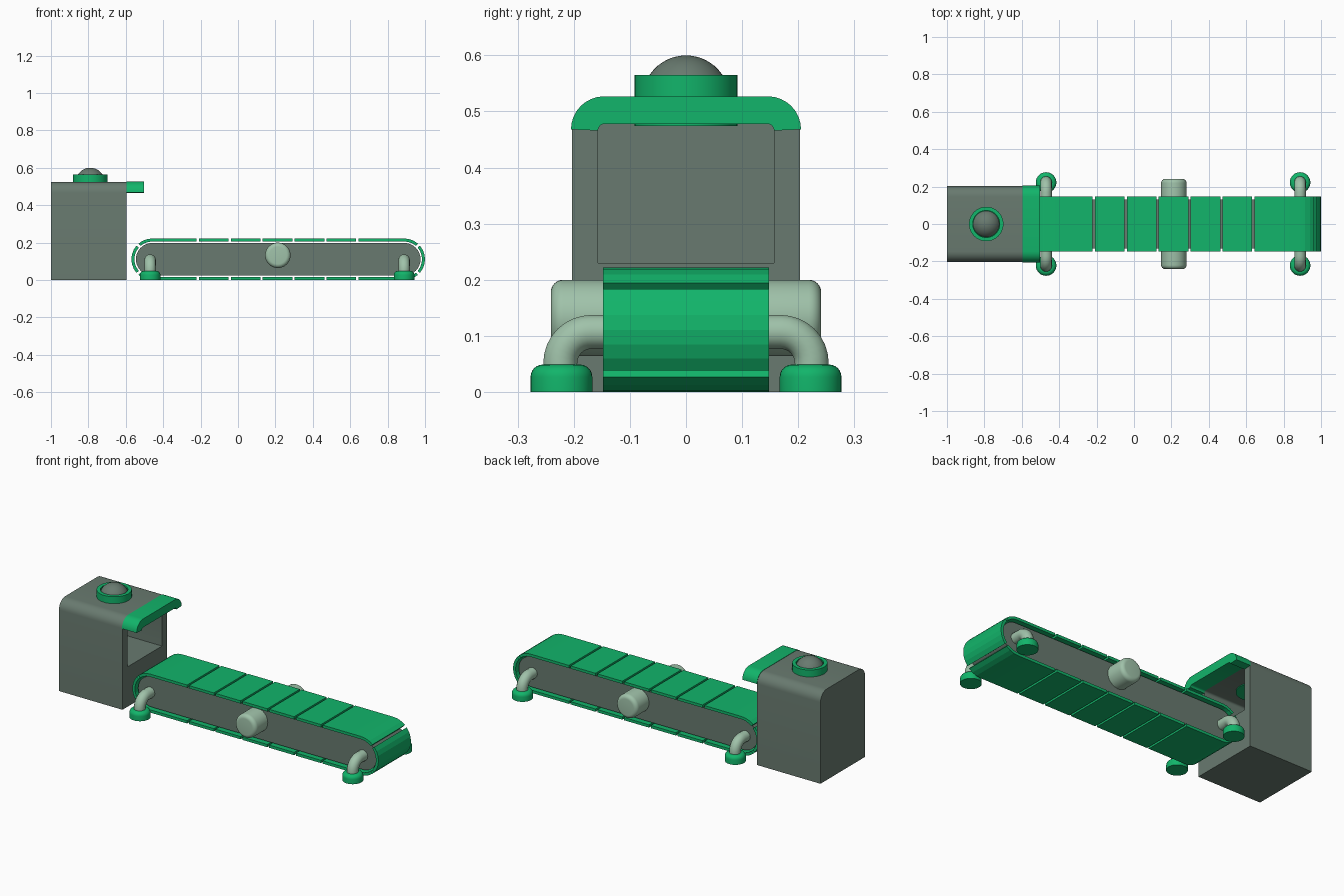
import bpy, bmesh, math
from mathutils import Matrix, Vector

if "Cube" in bpy.data.objects:
    bpy.data.objects.remove(bpy.data.objects["Cube"])


def material(name, rgb):
    m = bpy.data.materials.new(name)
    m.diffuse_color = (*rgb, 1)
    m.use_nodes = True
    m.node_tree.nodes["Principled BSDF"].inputs["Base Color"].default_value = m.diffuse_color
    return m


GREEN = material("belt green", (0.006, 0.46, 0.145))
GREY = material("dark grey green", (0.14, 0.195, 0.16))
SAGE = material("light sage", (0.35, 0.54, 0.40))


def finish(name, bm, mat, angle=40):
    bmesh.ops.recalc_face_normals(bm, faces=bm.faces)
    me = bpy.data.meshes.new(name)
    bm.to_mesh(me)
    bm.free()
    me.materials.append(mat)
    ob = bpy.data.objects.new(name, me)
    bpy.context.collection.objects.link(ob)
    activate(ob)
    if angle:
        bpy.ops.object.shade_smooth_by_angle(angle=math.radians(angle))
    return ob


def activate(ob):
    bpy.ops.object.select_all(action='DESELECT')
    ob.select_set(True)
    bpy.context.view_layer.objects.active = ob


def prism(name, pts, axis, a, b, mat, angle=40):
    """Extrude a profile along x (pts are y,z) or y (pts are x,z)."""
    bm = bmesh.new()
    place = (lambda p, t: (t, p[0], p[1])) if axis == 'x' else (lambda p, t: (p[0], t, p[1]))
    lo = [bm.verts.new(place(p, a)) for p in pts]
    hi = [bm.verts.new(place(p, b)) for p in pts]
    bm.faces.new(lo)
    bm.faces.new(hi)
    for i in range(len(pts)):
        j = (i + 1) % len(pts)
        bm.faces.new((lo[i], lo[j], hi[j], hi[i]))
    return finish(name, bm, mat, angle)


def lathe(name, prof, matrix, mat, steps=40):
    """Spin (radius, height) points that start and end on the axis."""
    bm = bmesh.new()
    vs = [bm.verts.new((r, 0, h)) for r, h in prof]
    es = [bm.edges.new(e) for e in zip(vs, vs[1:])]
    bmesh.ops.spin(bm, geom=vs + es, cent=(0, 0, 0), axis=(0, 0, 1),
                   angle=math.tau, steps=steps, use_merge=True)
    bmesh.ops.remove_doubles(bm, verts=bm.verts, dist=1e-5)
    bm.transform(matrix)
    return finish(name, bm, mat)


def arc(cx, cz, r, a0, a1, n):
    return [(cx + r * math.cos(math.radians(a0 + (a1 - a0) * i / n)),
             cz + r * math.sin(math.radians(a0 + (a1 - a0) * i / n))) for i in range(n + 1)]


# Booth with rounded shoulders
W, TOP, R = 0.203, 0.525, 0.057
shoulders = arc(W - R, TOP - R, R, 0, 90, 8) + arc(R - W, TOP - R, R, 90, 180, 8)
booth = prism("booth", [(-W, 0), (W, 0)] + shoulders, 'x', -1, -0.595, GREY)

# Hollow opening facing the belt
hole = arc(0.145, 0.466, 0.012, 0, 90, 4) + arc(-0.145, 0.466, 0.012, 90, 180, 4)
cutter = prism("booth_cutter", [(-0.157, 0.23), (0.157, 0.23)] + hole, 'x', -0.95, -0.5, GREY)
cut = booth.modifiers.new("opening", 'BOOLEAN')
cut.operation, cut.solver, cut.object = 'DIFFERENCE', 'EXACT', cutter
activate(booth)
bpy.ops.object.modifier_apply(modifier=cut.name)
bpy.data.objects.remove(cutter)
bpy.ops.object.shade_smooth_by_angle(angle=math.radians(40))

# Visor over the opening
lip = arc(-0.145, 0.466, 0.012, 180, 90, 4) + arc(0.145, 0.466, 0.012, 90, 0, 4)
visor_edge = arc(W - R, TOP - R, R + 0.002, 0, 90, 8) + arc(R - W, TOP - R, R + 0.002, 90, 180, 8)
prism("visor", visor_edge + lip, 'x', -0.597, -0.503, GREEN)

# Lamp on the roof
lamp = Matrix.Translation((-0.79, 0, 0))
lathe("lamp_ring", [(0, 0.474), (0.092, 0.474), (0.092, 0.565), (0.072, 0.565),
                    (0.072, 0.55), (0, 0.55)], lamp, GREEN)
dome = arc(0, 0.522, 0.078, 26, 90, 8)
lathe("lamp_dome", [(0, 0.545), (0.07, 0.545)] + dome[:-1] + [(0, 0.6)], lamp, GREY)

# Conveyor core: a long plate with round ends
XL, XR, ZC, RO, RI = -0.459, 0.889, 0.111, 0.111, 0.095
core = arc(XR, ZC, 0.087, -90, 90, 16) + arc(XL, ZC, 0.087, 90, 270, 16)
prism("conveyor_core", core, 'y', -0.13, 0.13, GREY)

# Belt slats: straight ones above and below
HALF, GAP, PITCH, FIRST = 0.148, 0.006, 0.1707, -0.386
for side, zs in (("top", (ZC + RI, ZC + RO)), ("bottom", (ZC - RO, ZC - RI))):
    for i in range(7):
        x0, x1 = FIRST + i * PITCH + GAP, FIRST + (i + 1) * PITCH - GAP
        prism(f"belt_slat_{side}_{i + 1}", [(x0, zs[0]), (x1, zs[0]), (x1, zs[1]), (x0, zs[1])],
              'y', -HALF, HALF, GREEN, 0)

# Curved belt slats around both ends
for end, cx, gx, s in (("left", XL, FIRST + GAP, -1), ("right", XR, FIRST + 7 * PITCH - GAP, 1)):
    def curved(a0, a1, n, tail=None, flip=1):
        outer = [(s * x, z * flip) for x, z in arc(0, 0, RO, a0, a1, n)]
        inner = [(s * x, z * flip) for x, z in arc(0, 0, RI, a1, a0, n)]
        mid = [] if tail is None else [(tail - cx, RO * flip), (tail - cx, RI * flip)]
        return [(cx + x, ZC + z) for x, z in outer + mid + inner]
    prism(f"belt_end_{end}", curved(-41, 41, 6), 'y', -HALF, HALF, GREEN, 10)
    for part, flip in (("upper", 1), ("lower", -1)):
        prism(f"belt_corner_{end}_{part}", curved(49, 90, 3, gx, flip), 'y', -HALF, HALF, GREEN, 10)

# Drive roller through the middle
roll = [(0, -0.241)] + arc(0.046, -0.219, 0.022, -90, 0, 6) + arc(0.046, 0.219, 0.022, 0, 90, 6) + [(0, 0.241)]
lathe("drive_roller", roll, Matrix.Translation((0.213, 0, 0.132)) @ Matrix.Rotation(math.pi / 2, 4, 'X'), SAGE)

# Bent pipe legs and round feet
foot = [(0, 0), (0.055, 0)] + arc(0.033, 0.027, 0.022, 0, 90, 6) + [(0, 0.049)]
for end, x in (("left", -0.47), ("right", 0.888)):
    for side, s in (("front", -1), ("back", 1)):
        path = [(0.1, 0.107)] + arc(0.169, 0.052, 0.055, 90, 0, 8) + [(0.224, 0.03)]
        cu = bpy.data.curves.new("leg_path", 'CURVE')
        cu.dimensions = '3D'
        cu.bevel_depth, cu.bevel_resolution, cu.use_fill_caps = 0.031, 5, True
        sp = cu.splines.new('POLY')
        sp.points.add(len(path) - 1)
        for p, (y, z) in zip(sp.points, path):
            p.co = (x, s * y, z, 1)
        cu.materials.append(SAGE)
        leg = bpy.data.objects.new(f"leg_{end}_{side}", cu)
        bpy.context.collection.objects.link(leg)
        activate(leg)
        bpy.ops.object.convert(target='MESH')
        bpy.ops.object.shade_smooth_by_angle(angle=math.radians(40))
        lathe(f"foot_{end}_{side}", foot, Matrix.Translation((x, s * 0.222, 0)), GREEN, 32)
